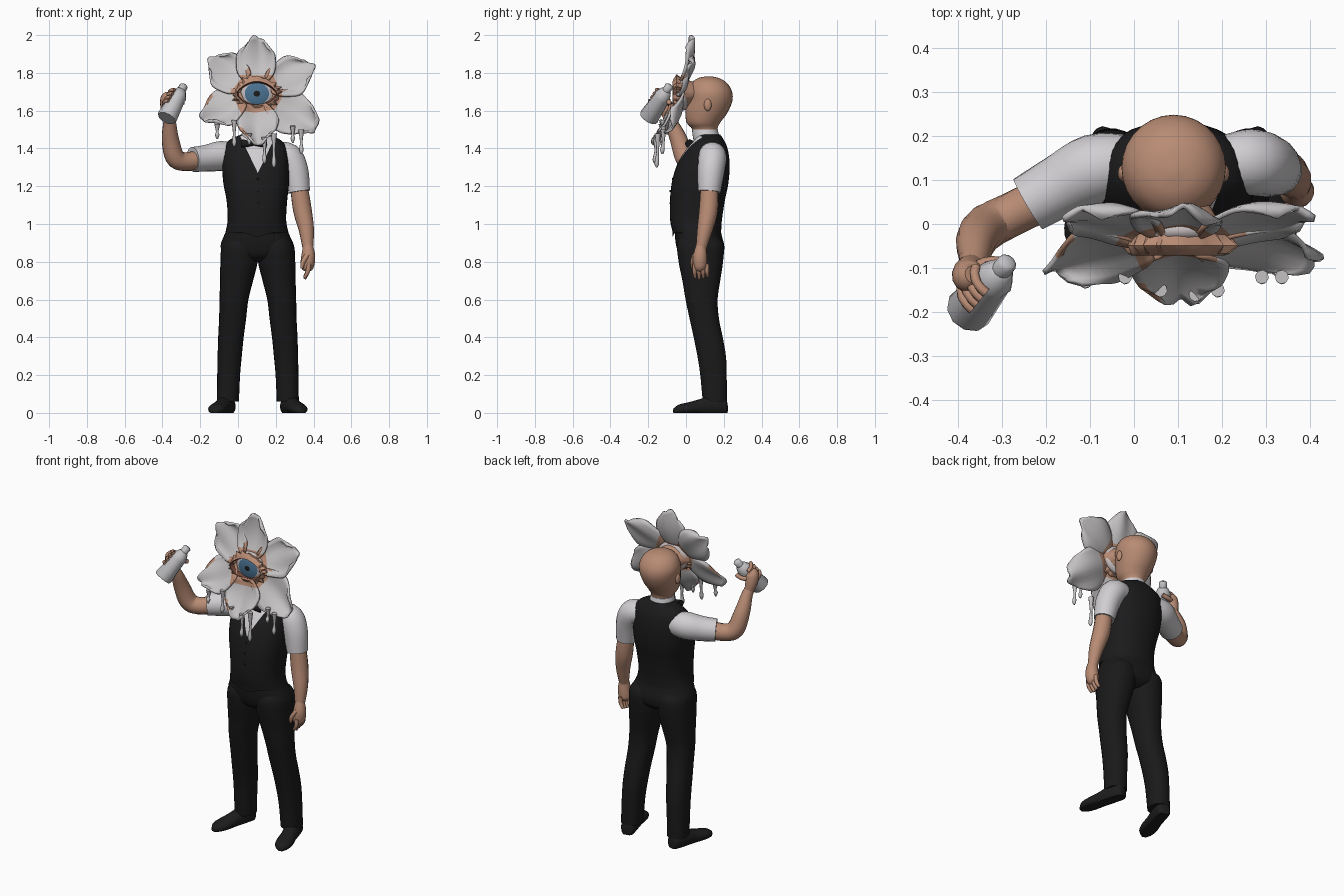
import bpy, bmesh, math
from mathutils import Vector

if "Cube" in bpy.data.objects:
    bpy.data.objects.remove(bpy.data.objects["Cube"], do_unlink=True)


def material(name, *rgb):
    m = bpy.data.materials.new(name)
    m.use_nodes = True
    m.diffuse_color = (*rgb, 1)
    m.node_tree.nodes["Principled BSDF"].inputs["Base Color"].default_value = (*rgb, 1)
    return m


SKIN = material("skin", .48, .26, .175)
CLOTH = material("white cloth", .64, .62, .64)
PETAL = material("petal white", .56, .54, .55)
METAL = material("shaker grey", .55, .54, .56)
VEST = material("vest black", .011, .011, .012)
TROUSER = material("trouser black", .010, .010, .0105)
SHOE = material("shoe black", .012, .012, .013)
LINING = material("eyelid brown", .16, .06, .04)
BLUE = material("iris blue", .07, .17, .29)
EYE = material("eye white", .56, .5, .5)
MID = .105   # centre line of the body


def finish(name, bm, mats, angle=50):
    bmesh.ops.recalc_face_normals(bm, faces=bm.faces)
    mesh = bpy.data.meshes.new(name)
    bm.to_mesh(mesh)
    bm.free()
    ob = bpy.data.objects.new(name, mesh)
    bpy.context.collection.objects.link(ob)
    for m in mats:
        mesh.materials.append(m)
    bpy.ops.object.select_all(action='DESELECT')
    ob.select_set(True)
    bpy.context.view_layer.objects.active = ob
    bpy.ops.object.shade_smooth_by_angle(angle=math.radians(angle))
    return ob


def smooth(keys, steps=4):
    """Catmull-Rom interpolation of tuples."""
    out = []
    for i in range(len(keys) - 1):
        quad = [keys[max(i - 1, 0)], keys[i], keys[i + 1], keys[min(i + 2, len(keys) - 1)]]
        for k in range(steps):
            t = k / steps
            out.append(tuple(.5 * (2 * b + (c - a) * t + (2 * a - 5 * b + 4 * c - d) * t * t
                             + (3 * b - a - 3 * c + d) * t ** 3) for a, b, c, d in zip(*quad)))
    return out + [keys[-1]]


def loft(rings, cap=True):
    bm = bmesh.new()
    loops = [[bm.verts.new(p) for p in ring] for ring in rings]
    n = len(loops[0])
    for a, b in zip(loops, loops[1:]):
        for i in range(n):
            bm.faces.new((a[i], a[(i + 1) % n], b[(i + 1) % n], b[i]))
    if cap:
        bm.faces.new(loops[0])
        bm.faces.new(loops[-1])
    return bm


def flat_rings(keys, n=28, p=2.0, steps=4):
    """Horizontal superellipses from (x, y, z, rx, ry)."""
    def power(v):
        return math.copysign(abs(v) ** (2 / p), v)
    turns = [math.tau * i / n for i in range(n)]
    return [[Vector((x + rx * power(math.cos(a)), y + ry * power(math.sin(a)), z)) for a in turns]
            for x, y, z, rx, ry in smooth(keys, steps)]


def tube(name, keys, mat, n=14, steps=4):
    """Round limb through (x, y, z, radius)."""
    pts = smooth(keys, steps) if steps else keys
    rings = []
    for i, p in enumerate(pts):
        t = Vector(pts[min(i + 1, len(pts) - 1)][:3]) - Vector(pts[max(i - 1, 0)][:3])
        side = t.cross(Vector((.15, 1, .1))).normalized()
        up = side.cross(t).normalized()
        rings.append([Vector(p[:3]) + p[3] * (side * math.cos(math.tau * k / n) + up * math.sin(math.tau * k / n))
                      for k in range(n)])
    return finish(name, loft(rings), [mat])


def ball(name, loc, size, mat):
    bm = bmesh.new()
    bmesh.ops.create_uvsphere(bm, u_segments=14, v_segments=10, radius=1)
    for v in bm.verts:
        v.co = Vector(loc) + v.co * Vector(size)
    return finish(name, bm, [mat])


# Vest with a pointed hem and a white shirt opening cut into the chest
rings = flat_rings([(.1, .058, .955, .167, .128), (.1, .053, 1.02, .155, .137), (.1, .06, 1.12, .16, .145),
                    (.096, .075, 1.22, .174, .15), (.092, .093, 1.32, .176, .138), (.09, .112, 1.4, .168, .108),
                    (.09, .122, 1.445, .135, .078), (.09, .12, 1.475, .07, .06)], 36, 2.3)
for v in rings[0]:
    if v.y < .05:
        v.z -= .025 * max(0, 1 - abs(v.x - MID) / .08)
bm = loft(rings)
for s in (-1, 1):
    front = [f for f in bm.faces if f.calc_center_median().y < .08 and f.calc_center_median().z > 1.2]
    geom = front + list({e for f in front for e in f.edges}) + list({v for f in front for v in f.verts})
    bmesh.ops.bisect_plane(bm, geom=geom, plane_co=(MID, 0, 1.27), plane_no=(s, 0, -.48), dist=1e-5)
for f in bm.faces:
    c = f.calc_center_median()
    f.material_index = int(c.y < .08 and abs(c.x - MID) < (c.z - 1.27) * .48)
finish("vest", bm, [VEST, CLOTH])
for k in range(4):
    ball("vest_button", (MID, (-.072, -.085, -.084, -.082)[k], 1.24 - k * .065), (.006, .003, .006), SHOE)

# Collar, bow tie, head and ears
finish("collar", loft(flat_rings([(.09, .112, 1.44, .078, .072), (.09, .105, 1.47, .072, .07),
                                  (.09, .1, 1.5, .066, .068)])), [CLOTH])
for s in (-1, 1):
    tube("bow_tie", [(.085, .012, 1.425, .01), (.085 + s * .03, .01, 1.425, .016),
                     (.085 + s * .06, .02, 1.425, .024)], VEST, 8)
finish("head", loft(flat_rings([(.09, .11, 1.43, .055, .058), (.09, .1, 1.5, .062, .066), (.09, .092, 1.535, .083, .088),
                                (.09, .108, 1.59, .102, .112), (.09, .125, 1.65, .115, .12), (.09, .127, 1.7, .117, .117),
                                (.09, .123, 1.745, .096, .095), (.09, .12, 1.772, .057, .057),
                                (.09, .12, 1.782, .01, .01)])), [SKIN])
for s in (-1, 1):
    ball("ear", (.09 + s * .115, .115, 1.63), (.012, .02, .032), SKIN)

# Trousers
finish("hips", loft(flat_rings([(.1, .06, .99, .15, .12), (.1, .065, .94, .173, .124), (.102, .076, .88, .194, .127),
                                (.104, .08, .83, .165, .112), (MID, .08, .8, .07, .07)], 32, 2.3)), [TROUSER])
LEG = [(.94, .03, .15, -.02, .16), (.89, 0, .19, -.048, .2), (.8, .001, .198, -.04, .197), (.7, .025, .2, -.02, .182),
       (.6, .05, .203, -.003, .168), (.5, .062, .205, .018, .175), (.4, .075, .21, .04, .195),
       (.3, .085, .213, .06, .212), (.2, .094, .215, .075, .216), (.06, .1, .217, .088, .217)]
for s, side in ((-1, "right"), (1, "left")):
    keys = [(MID + s * (a + b) / 2, (c + d) / 2, z, (b - a) / 2, (d - c) / 2) for z, a, b, c, d in LEG]
    finish(side + "_leg", loft(flat_rings(keys, 22, 2.3)), [TROUSER])
    # Shoe swept from heel to toe, flattened on the ground
    heel, ahead = Vector((MID + s * .152, .215, 0)), Vector((s * .27, -.96, 0)).normalized()
    across = Vector((-ahead.y, ahead.x, 0))
    rings = []
    for d, w, h in smooth([(0, .025, .06), (.02, .042, .085), (.09, .045, .09), (.15, .045, .072),
                           (.21, .05, .056), (.26, .042, .045), (.29, .015, .025)], 3):
        rings.append([heel + ahead * d + across * w * math.cos(math.tau * k / 16)
                      + Vector((0, 0, max(0, h * (.4 + .6 * math.sin(math.tau * k / 16))))) for k in range(16)])
    finish(side + "_shoe", loft(rings), [SHOE])

# Sleeves and arms
tube("left_sleeve", [(.2, .135, 1.365, .065), (.265, .14, 1.355, .075), (.303, .132, 1.28, .071),
                     (.322, .123, 1.17, .06)], CLOTH, 18)
tube("left_arm", [(.32, .125, 1.22, .046), (.34, .12, 1.08, .05), (.362, .1, .97, .041), (.37, .08, .87, .028)], SKIN)
tube("left_palm", [(.37, .08, .89, .026), (.372, .075, .83, .037), (.365, .075, .775, .036), (.36, .08, .755, .02)], SKIN)
for k in range(4):
    y = .045 + k * .022
    tube("left_finger", [(.375, y, .79, .012), (.37, y, .75, .012), (.352, y + .004, .71 + .006 * abs(k - 1), .008)], SKIN, 8)
tube("left_thumb", [(.37, .05, .84, .014), (.345, .035, .8, .013), (.338, .035, .765, .008)], SKIN, 8)
tube("right_sleeve", [(-.01, .135, 1.36, .068), (-.09, .125, 1.36, .079), (-.17, .085, 1.348, .071),
                      (-.24, .045, 1.342, .066)], CLOTH, 18)
tube("right_arm", [(-.2, .06, 1.34, .052), (-.285, .018, 1.33, .05), (-.335, -.008, 1.355, .052), (-.358, -.04, 1.45, .046),
                   (-.362, -.08, 1.54, .034), (-.37, -.1, 1.58, .028)], SKIN)
tube("right_palm", [(-.368, -.095, 1.57, .028), (-.375, -.11, 1.62, .036), (-.375, -.12, 1.665, .035),
                    (-.365, -.115, 1.69, .02)], SKIN)

# Cocktail shaker and the fingers wrapped round it
base, top = Vector((-.378, -.2, 1.56)), Vector((-.285, -.085, 1.735))
axis = top - base
profile = [(0, .05), (.04, .054), (.6, .044), (.66, .046), (.82, .03), (.84, .023), (.97, .023), (1, .015)]
tube("shaker", [(*(base + axis * t), r) for t, r in profile], METAL, 10, 0)
u = Vector((-1, .6, .14))
u = (u - axis * u.dot(axis) / axis.length_squared).normalized()
w = axis.cross(u).normalized()
for k in range(4):
    mid = base + axis * (.34 + .11 * k)
    arc = [(*(mid + .05 * (u * math.cos(a) + w * math.sin(a))), .011) for a in (0, .4, .8, 1.2, 1.5)]
    tube("right_finger", arc, SKIN, 8, 2)
tube("right_thumb", [(*(base + axis * (.45 + .08 * k) + .053 * (u * math.cos(k * .6) - w * math.sin(k * .6))), .013)
                     for k in range(4)], SKIN, 8, 2)


# Flower petals: rounded, cupped, wavy sheets with skin at the root
def petal(name, root, tip, width, lean, phase):
    root, tip = Vector(root), Vector(tip)
    along = tip - root
    across = along.cross(Vector((0, 1, 0))).normalized()
    across.y = lean * across.z
    normal = across.cross(along).normalized()
    if normal.y > 0:
        normal = -normal
    bm, rows, cols = bmesh.new(), 12, 10
    grid = []
    for i in range(rows + 1):
        t = i / rows
        half = width * (.25 + .75 * math.sin(math.pi * (.03 + .9 * t)) ** .55)
        row = []
        for j in range(cols + 1):
            v = 2 * j / cols - 1
            reach = t * (1 - .24 * v * v * t + .025 * t * math.sin(7 * v + phase))
            lift = .035 * (v * v * .6 - math.sin(math.pi * t) * .6) + .012 * t * math.sin(5 * v + phase)
            row.append(bm.verts.new(root + along * reach + across * v * half * (1 + .04 * math.sin(9 * t + phase))
                                    + normal * lift))
        grid.append(row)
    for i in range(rows):
        for j in range(cols):
            f = bm.faces.new((grid[i][j], grid[i][j + 1], grid[i + 1][j + 1], grid[i + 1][j]))
            f.material_index = int(i < 2 or (lean > .5 and i > 7 and j == 0))
    ob = finish(name, bm, [PETAL, SKIN])
    ob.modifiers.new("thickness", 'SOLIDIFY').thickness = .012


petal("top_petal", (.095, -.01, 1.74), (.095, .04, 1.995), .11, .3, 0)
petal("upper_right_petal", (.04, -.015, 1.73), (-.155, .03, 1.875), .108, .35, 1)
petal("upper_left_petal", (.16, -.015, 1.73), (.405, .03, 1.835), .108, .35, 2)
petal("lower_right_petal", (.03, -.04, 1.66), (-.2, -.1, 1.56), .1, .55, 3)
petal("lower_left_petal", (.17, -.04, 1.66), (.415, -.09, 1.505), .112, .45, 4)
petal("bottom_petal", (.1, -.05, 1.63), (.11, -.175, 1.415), .112, .6, 5)

# Drips hanging from the lower petals
for x, y, z, end in ((-.11, -.13, 1.53, 1.45), (-.02, -.12, 1.55, 1.41), (.06, -.15, 1.48, 1.42), (.14, -.16, 1.46, 1.32),
                     (.19, -.15, 1.48, 1.3), (.29, -.12, 1.52, 1.43), (.335, -.12, 1.5, 1.37)):
    tube("petal_drip", [(x, y, z, .016), (x, y, z * .5 + end * .5, .007), (x, y - .005, end + .022, .012),
                        (x, y - .005, end, .004)], PETAL, 8, 3)

# Eyelids: almond band with a brown lining and a ragged outer edge
HUB = Vector((.1, -.045, 1.69))
count, rings = 44, []
for rx, rz, y, rag in ((.098, .056, .004, 0), (.106, .065, -.026, 0), (.115, .078, -.022, .05),
                       (.13, .1, -.004, .14), (.105, .08, .03, 0), (.07, .06, .09, 0)):
    ring = []
    for k in range(count):
        a = math.tau * k / count
        r = 1 + rag * (math.sin(k * 2.6) if k % 2 else -.6)
        z = rz * r * math.sin(a) * (1 - .28 * math.cos(a) ** 2)
        ring.append(HUB + Vector((rx * r * math.cos(a), y, z)))
    rings.append(ring)
bm = loft(rings, False)
for k, f in enumerate(bm.faces):
    f.material_index = int(k < count)
finish("eyelids", bm, [SKIN, LINING], 35)

# Eyeball: white, iris and pupil set by distance from its axis
bm = bmesh.new()
bmesh.ops.create_uvsphere(bm, u_segments=28, v_segments=36, radius=1)
for f in bm.faces:
    c = f.calc_center_median()
    r = math.hypot(c.x, c.y)
    f.material_index = 0 if c.z < 0 or r > .66 else (2 if r < .15 else 1)
for v in bm.verts:
    x, y, z = v.co
    v.co = HUB + Vector((.1 * x, .03 - .038 * z, .09 * y))
finish("eyeball", bm, [EYE, BLUE, VEST])
